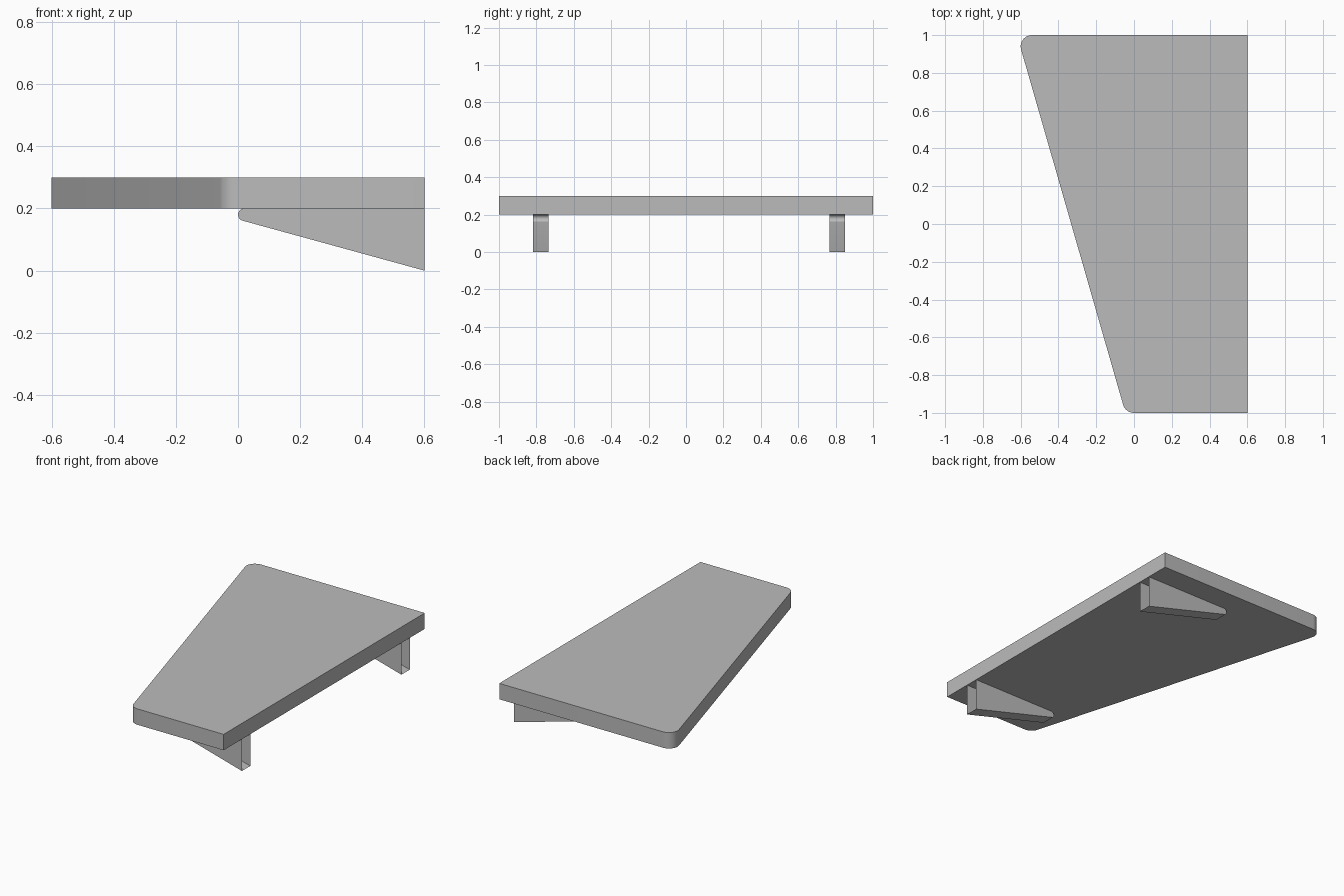
import bpy, bmesh, math
from mathutils import Vector

if "Cube" in bpy.data.objects:
    bpy.data.objects.remove(bpy.data.objects["Cube"])

grey = bpy.data.materials.new("plain grey")
grey.diffuse_color = (0.5, 0.5, 0.5, 1)
grey.use_nodes = True
grey.node_tree.nodes["Principled BSDF"].inputs["Base Color"].default_value = grey.diffuse_color


def arc(cx, cy, r, a0, a1, n=10):
    """Points on an arc, angles in degrees."""
    return [(cx + r * math.cos(math.radians(a0 + (a1 - a0) * i / n)),
             cy + r * math.sin(math.radians(a0 + (a1 - a0) * i / n)))
            for i in range(n + 1)]


def prism(name, points, offset, open_dirs=()):
    """Extrude a closed 3D outline; drop the faces pointing along open_dirs."""
    bm = bmesh.new()
    face = bm.faces.new([bm.verts.new(p) for p in points])
    ext = bmesh.ops.extrude_face_region(bm, geom=[face], use_keep_orig=True)
    verts = [v for v in ext["geom"] if isinstance(v, bmesh.types.BMVert)]
    bmesh.ops.translate(bm, verts=verts, vec=offset)
    bmesh.ops.recalc_face_normals(bm, faces=bm.faces[:])
    bm.normal_update()
    gone = [f for f in bm.faces
            if any(f.normal.dot(Vector(d)) > 0.999 for d in open_dirs)]
    if gone:
        bmesh.ops.delete(bm, geom=gone, context='FACES')
    mesh = bpy.data.meshes.new(name)
    bm.to_mesh(mesh)
    bm.free()
    mesh.materials.append(grey)
    obj = bpy.data.objects.new(name, mesh)
    bpy.context.collection.objects.link(obj)
    bpy.ops.object.select_all(action='DESELECT')
    obj.select_set(True)
    bpy.context.view_layer.objects.active = obj
    bpy.ops.object.shade_smooth_by_angle(angle=math.radians(30))
    return obj


# Tapered shelf board with two rounded corners on the slanted edge
slant = 180 + math.degrees(math.atan2(0.54, 1.88))
outline = ([(0.6, -1), (0.6, 1)]
           + arc(-0.54, 0.94, 0.06, 90, slant)
           + arc(0.0, -0.94, 0.06, slant, 270))
prism("shelf_board", [(x, y, 0.2) for x, y in outline], (0, 0, 0.1))

# Two hollow wedge brackets with a rounded nose, open at the wall end
profile = [(0.6, 0), (0.6, 0.2)] + arc(0.02, 0.18, 0.02, 90, 254.6)
for name, y in (("front_bracket", -0.818), ("back_bracket", 0.768)):
    prism(name, [(x, y, z) for x, z in profile], (0, 0.083, 0),
          open_dirs=((1, 0, 0), (0, 0, 1)))
